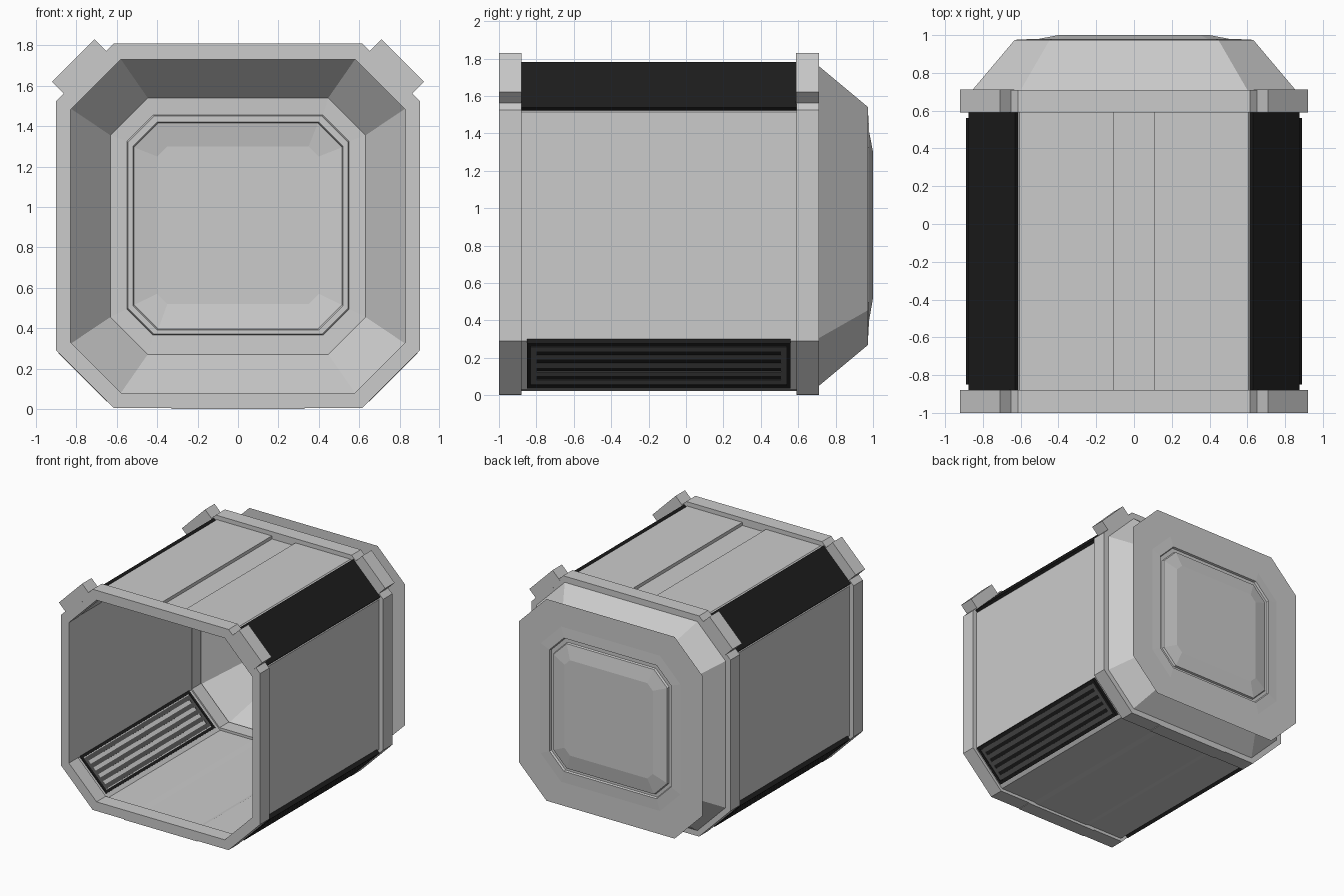
import bpy, bmesh, math
from mathutils import Matrix, Vector

if "Cube" in bpy.data.objects:
    bpy.data.objects.remove(bpy.data.objects["Cube"])


def material(name, v):
    m = bpy.data.materials.new(name)
    m.diffuse_color = (v, v, v, 1)
    m.use_nodes = True
    m.node_tree.nodes["Principled BSDF"].inputs["Base Color"].default_value = m.diffuse_color
    return m


BLACK = material("black_trim", 0.012)
DARK = material("dark_grey", 0.09)


def finish(name, bm, mat=None, fix=True):
    if fix:
        bmesh.ops.recalc_face_normals(bm, faces=bm.faces)
    me = bpy.data.meshes.new(name)
    bm.to_mesh(me)
    bm.free()
    ob = bpy.data.objects.new(name, me)
    bpy.context.collection.objects.link(ob)
    if mat:
        me.materials.append(mat)
    return ob


def octagon(hx, z0, z1, c):
    """Octagon in x/z with 45 degree style corners."""
    half = [(hx - c, z0), (hx, z0 + c), (hx, z1 - c), (hx - c, z1)]
    return half + [(-x, z) for x, z in reversed(half)]


def loft(name, loops, closed=False, cap=False, mat=None):
    """Skin a series of (profile, y) loops."""
    bm = bmesh.new()
    rows = [[bm.verts.new((x, y, z)) for x, z in prof] for prof, y in loops]
    pairs = list(zip(rows, rows[1:]))
    if closed:
        pairs.append((rows[-1], rows[0]))
    for a, b in pairs:
        n = len(a)
        for i in range(n):
            j = (i + 1) % n
            bm.faces.new((a[i], a[j], b[j], b[i]))
    if cap:
        bm.faces.new(rows[-1])
    return finish(name, bm, mat)


def tube(name, outer, inner, y0, y1):
    return loft(name, [(outer, y0), (outer, y1), (inner, y1), (inner, y0)], closed=True)


def box(name, center, size, tilt=0, mat=None):
    bm = bmesh.new()
    bmesh.ops.create_cube(bm, size=1)
    bm.transform(Matrix.Translation(center) @ Matrix.Rotation(tilt, 4, 'Y')
                 @ Matrix.Diagonal((*size, 1)))
    return finish(name, bm, mat)


# End frames with raised upper corner blocks
q = math.radians(45)
for label, y0, y1 in (("front", -1.0, -0.88), ("rear", 0.59, 0.71)):
    tube(label + "_frame", octagon(0.9, 0.005, 1.81, 0.285), octagon(0.83, 0.08, 1.73, 0.25), y0, y1)
    for s, side in ((1, "right"), (-1, "left")):
        box(f"{label}_{side}_corner_block", (s * 0.778, (y0 + y1) / 2, 1.688),
            (0.297, y1 - y0 + 0.002, 0.105), s * q)
# Sill that brings the frames down to the floor
for label, y in (("front", -0.94), ("rear", 0.65)):
    box(label + "_sill", (0, y, 0.01), (0.66, 0.12, 0.02))


# Corridor shell with a roof groove outside and a floor channel inside
def shell(hx, z0, z1, c, floor_z, roof_z):
    half = [(0.24, floor_z), (0.28, z0), (hx - c, z0), (hx, z0 + c),
            (hx, z1 - c), (hx - c, z1), (0.107, z1), (0.105, roof_z)]
    return half + [(-x, z) for x, z in reversed(half)]


tube("corridor_shell", shell(0.865, 0.03, 1.775, 0.26, 0.022, 1.75),
     shell(0.835, 0.06, 1.74, 0.26, 0.042, 1.74), -0.885, 0.595)

# Upper corner pads and lower vents, mirrored
YC, YL = -0.145, 1.41
for s, side in ((1, "right"), (-1, "left")):
    box(side + "_corner_pad", (s * 0.741, YC, 1.648), (0.346, 1.47, 0.034), s * q, BLACK)

    base, tilt = Vector((s * 0.742, YC, 0.182)), -s * q
    u = Vector((s, 0, 1)).normalized()
    box(side + "_vent_backing", base, (0.32, YL - 0.02, 0.060), tilt, BLACK)
    for k in (-1, 1):
        box(side + "_vent_rim", base + u * (k * 0.159), (0.022, YL, 0.075), tilt, BLACK)
        box(side + "_vent_rim_end", base + Vector((0, k * (YL / 2 - 0.011), 0)),
            (0.296, 0.022, 0.075), tilt, BLACK)
        box(side + "_vent_panel_end", base + Vector((0, k * 0.668, 0)),
            (0.28, 0.03, 0.069), tilt, DARK)
    for i in range(5):
        box(side + "_vent_slat", base + u * ((i - 2) * 0.062), (0.033, 1.31, 0.069), tilt, DARK)

# Tapered end section
loft("tapered_end", [(octagon(0.855, 0.05, 1.76, 0.255), 0.71),
                     (octagon(0.632, 0.27, 1.54, 0.185), 0.974)])

# Back wall: wide flat flange, groove, and raised centre panel
loft("back_wall", [(octagon(0.83, 0.08, 1.73, 0.25), 0.975),
                   (octagon(0.632, 0.27, 1.54, 0.185), 0.975),
                   (octagon(0.55, 0.365, 1.455, 0.13), 0.979),
                   (octagon(0.545, 0.37, 1.45, 0.13), 0.962),
                   (octagon(0.52, 0.39, 1.42, 0.12), 0.962),
                   (octagon(0.515, 0.395, 1.415, 0.12), 0.978),
                   (octagon(0.40, 0.52, 1.30, 0.05), 1.0)], cap=True)
